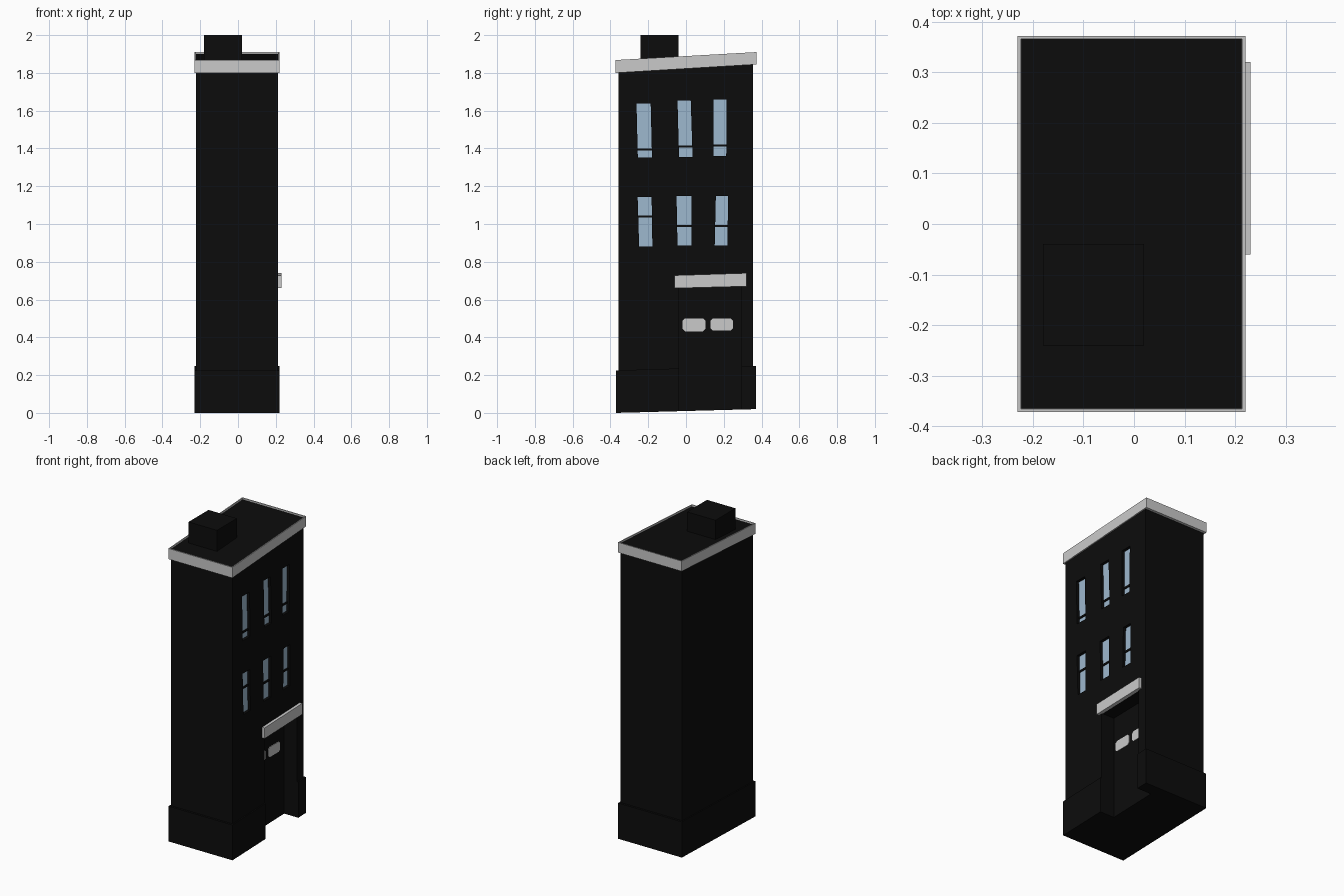
import bpy, bmesh

if "Cube" in bpy.data.objects:
    bpy.data.objects.remove(bpy.data.objects["Cube"])


def material(name, rgb):
    m = bpy.data.materials.new(name)
    m.diffuse_color = (*rgb, 1)
    m.use_nodes = True
    m.node_tree.nodes["Principled BSDF"].inputs["Base Color"].default_value = m.diffuse_color
    return m


BLACK = material("black wall", (0.0037, 0.0037, 0.0037))
GREY = material("light grey trim", (0.59, 0.59, 0.59))
GLASS = material("pale blue glass", (0.34, 0.48, 0.62))


def prism(name, x0, x1, outlines, mat):
    """Extrude (y, z) outlines along x from x0 to x1."""
    bm = bmesh.new()
    for pts in outlines:
        a = [bm.verts.new((x0, y, z)) for y, z in pts]
        b = [bm.verts.new((x1, y, z)) for y, z in pts]
        bm.faces.new(a)
        bm.faces.new(b[::-1])
        for i in range(len(pts)):
            j = (i + 1) % len(pts)
            bm.faces.new((a[i], b[i], b[j], a[j]))
    bmesh.ops.recalc_face_normals(bm, faces=bm.faces[:])
    me = bpy.data.meshes.new(name)
    bm.to_mesh(me)
    bm.free()
    me.materials.append(mat)
    ob = bpy.data.objects.new(name, me)
    bpy.context.collection.objects.link(ob)
    return ob


def quad(y0, y1, lo, hi):
    """Four-sided outline; lo and hi give z at the y0 and y1 ends."""
    return [(y0, lo[0]), (y1, lo[1]), (y1, hi[1]), (y0, hi[0])]


def cut(ob, cutter):
    mod = ob.modifiers.new("cut", 'BOOLEAN')
    mod.operation = 'DIFFERENCE'
    mod.solver = 'EXACT'
    mod.object = cutter
    bpy.context.view_layer.objects.active = ob
    bpy.ops.object.modifier_apply(modifier=mod.name)


WALL_X, DOOR_X, PANE_X = 0.212, 0.12, 0.192

# Crooked windows: bottom y range, top y range, bottom z, top z, bar z
windows = [
    (-0.255, -0.18, -0.262, -0.187, 1.352, 1.637, 1.395),
    (-0.037, 0.035, -0.045, 0.025, 1.355, 1.655, 1.41),
    (0.145, 0.213, 0.145, 0.215, 1.36, 1.66, 1.415),
    (-0.248, -0.178, -0.256, -0.182, 0.88, 1.143, 1.04),
    (-0.045, 0.03, -0.05, 0.028, 0.885, 1.147, 0.99),
    (0.152, 0.22, 0.158, 0.222, 0.885, 1.147, 0.99),
]
holes = [[(a, z0), (b, z0), (d, z1), (c, z1)] for a, b, c, d, z0, z1, _ in windows]
bars = [quad(min(a, c) - 0.004, max(b, d) + 0.004, (zb - 0.006,) * 2, (zb + 0.006,) * 2)
        for a, b, c, d, _, _, zb in windows]

# Walls and plinth, both leaning to follow the sloping ground
walls = prism("walls", -0.222, WALL_X, [quad(-0.358, 0.356, (0.2, 0.22), (1.84, 1.88))], BLACK)
plinth = prism("plinth", -0.23, 0.22, [quad(-0.37, 0.37, (0, 0.02), (0.225, 0.248))], BLACK)

# Recesses for the windows and doorway
window_cutter = prism("window_cutter", PANE_X, 0.3, holes, BLACK)
door_cutter = prism("door_cutter", DOOR_X, 0.3,
                    [quad(-0.037, 0.293, (-0.1, -0.1), (0.665, 0.67))], BLACK)
cut(walls, window_cutter)
cut(walls, door_cutter)
cut(plinth, door_cutter)
for c in (window_cutter, door_cutter):
    bpy.data.objects.remove(c)

# Glass and sash bars
prism("window_panes", PANE_X - 0.003, PANE_X + 0.002, holes, GLASS)
prism("sash_bars", PANE_X - 0.003, PANE_X + 0.008, bars, BLACK)

# Cornice with sunken black roof
cornice = prism("cornice_and_roof", -0.23, 0.22,
                [quad(-0.372, 0.372, (1.80, 1.845), (1.868, 1.91))], GREY)
cornice.data.materials.append(BLACK)
bm = bmesh.new()
bm.from_mesh(cornice.data)
bm.normal_update()
roof = max(bm.faces, key=lambda f: f.normal.z)
bmesh.ops.inset_region(bm, faces=[roof], thickness=0.009)
bmesh.ops.inset_region(bm, faces=[roof], thickness=0.001, depth=-0.01)
roof.material_index = 1
bm.to_mesh(cornice.data)
bm.free()

# Chimney block
prism("chimney", -0.18, 0.02, [quad(-0.24, -0.04, (1.85, 1.85), (2, 2))], BLACK)

# Lintel over the doorway
prism("door_lintel", WALL_X - 0.004, 0.23,
      [quad(-0.06, 0.32, (0.66, 0.67), (0.728, 0.74))], GREY)


# Clipped-corner lights in the double door
def door_light(y0, y1, z0, z1, c=0.012):
    return [(y0 + c, z0), (y1 - c, z0), (y1, z0 + c), (y1, z1 - c),
            (y1 - c, z1), (y0 + c, z1), (y0, z1 - c), (y0, z0 + c)]


prism("door_lights", DOOR_X - 0.003, DOOR_X + 0.003,
      [door_light(-0.018, 0.102, 0.432, 0.5), door_light(0.13, 0.248, 0.435, 0.5)], GREY)
